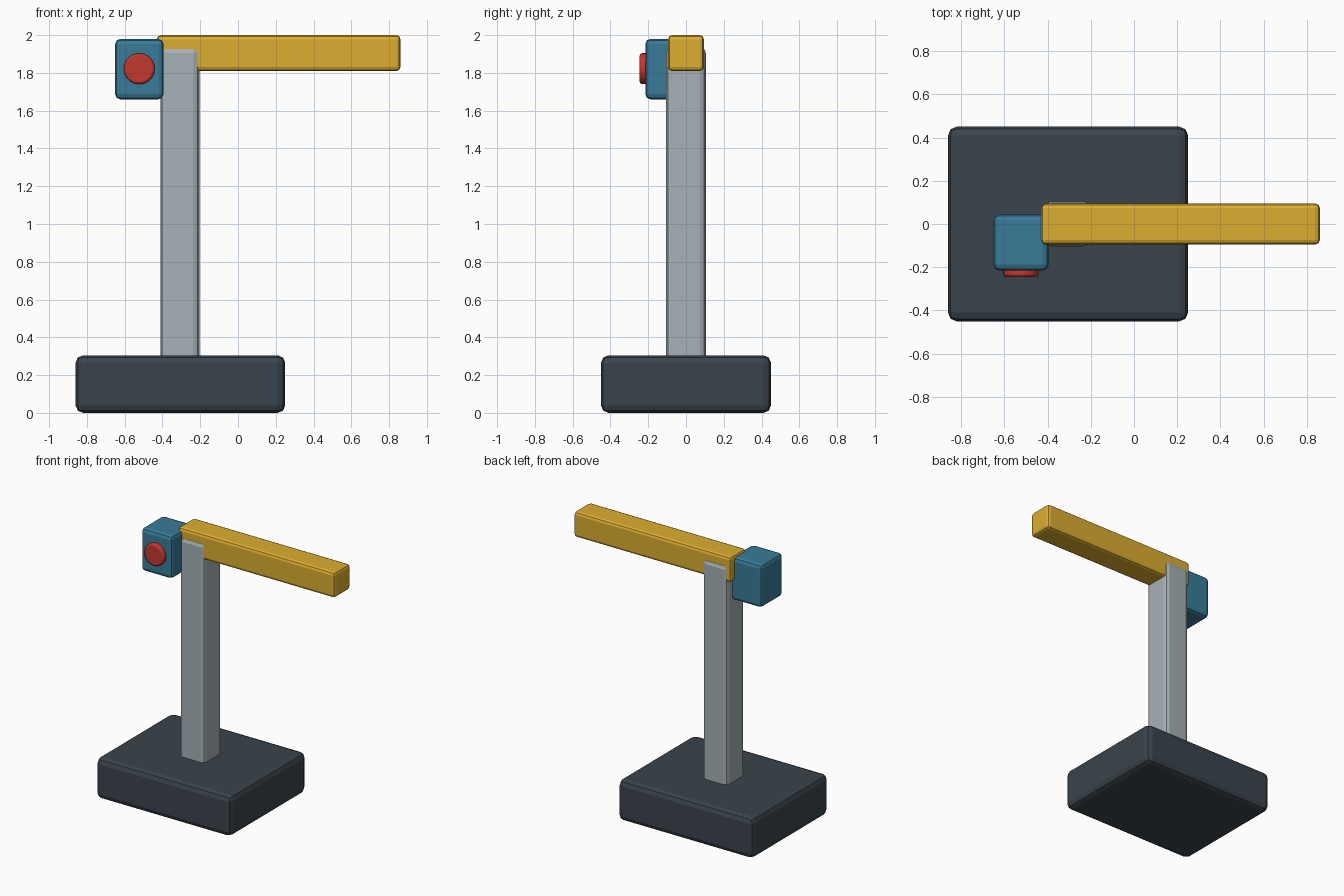
import bpy
import math

if "Cube" in bpy.data.objects:
    bpy.data.objects.remove(bpy.data.objects["Cube"])


def material(name, color):
    mat = bpy.data.materials.new(name)
    mat.diffuse_color = (*color, 1)
    mat.use_nodes = True
    mat.node_tree.nodes["Principled BSDF"].inputs["Base Color"].default_value = mat.diffuse_color
    return mat


def finish(obj, name, mat, bevel, segments=2):
    obj.name = name
    obj.data.materials.append(mat)
    mod = obj.modifiers.new("soft_edges", 'BEVEL')
    mod.width = bevel
    mod.segments = segments
    mod.limit_method = 'ANGLE'
    mod.angle_limit = math.radians(40)
    return obj


def box(name, lo, hi, mat, bevel):
    center = [(a + b) / 2 for a, b in zip(lo, hi)]
    bpy.ops.mesh.primitive_cube_add(size=1, location=center)
    obj = bpy.context.object
    obj.scale = [b - a for a, b in zip(lo, hi)]
    bpy.ops.object.transform_apply(location=False, rotation=False, scale=True)
    return finish(obj, name, mat, bevel)


dark = material("dark_slate", (0.042, 0.058, 0.072))
grey = material("light_steel", (0.38, 0.44, 0.47))
yellow = material("yellow", (0.72, 0.42, 0.03))
blue = material("blue", (0.04, 0.20, 0.32))
red = material("red", (0.55, 0.04, 0.03))

# Heavy base and upright post
box("base", (-0.86, -0.45, 0.0), (0.25, 0.45, 0.305), dark, 0.04)
box("post", (-0.41, -0.105, 0.26), (-0.205, 0.105, 1.935), grey, 0.03)

# Horizontal arm resting over the post
box("arm", (-0.43, -0.095, 1.81), (0.86, 0.095, 2.0), yellow, 0.022)

# Control box hung on the end of the arm
box("control_box", (-0.65, -0.215, 1.66), (-0.395, 0.045, 1.98), blue, 0.027)

# Round button on the front of the control box
bpy.ops.mesh.primitive_cylinder_add(
    vertices=32, radius=0.082, depth=0.06,
    location=(-0.523, -0.215, 1.822), rotation=(math.pi / 2, 0, 0))
button = finish(bpy.context.object, "button", red, 0.012)
bpy.ops.object.shade_smooth_by_angle(angle=math.radians(30))
